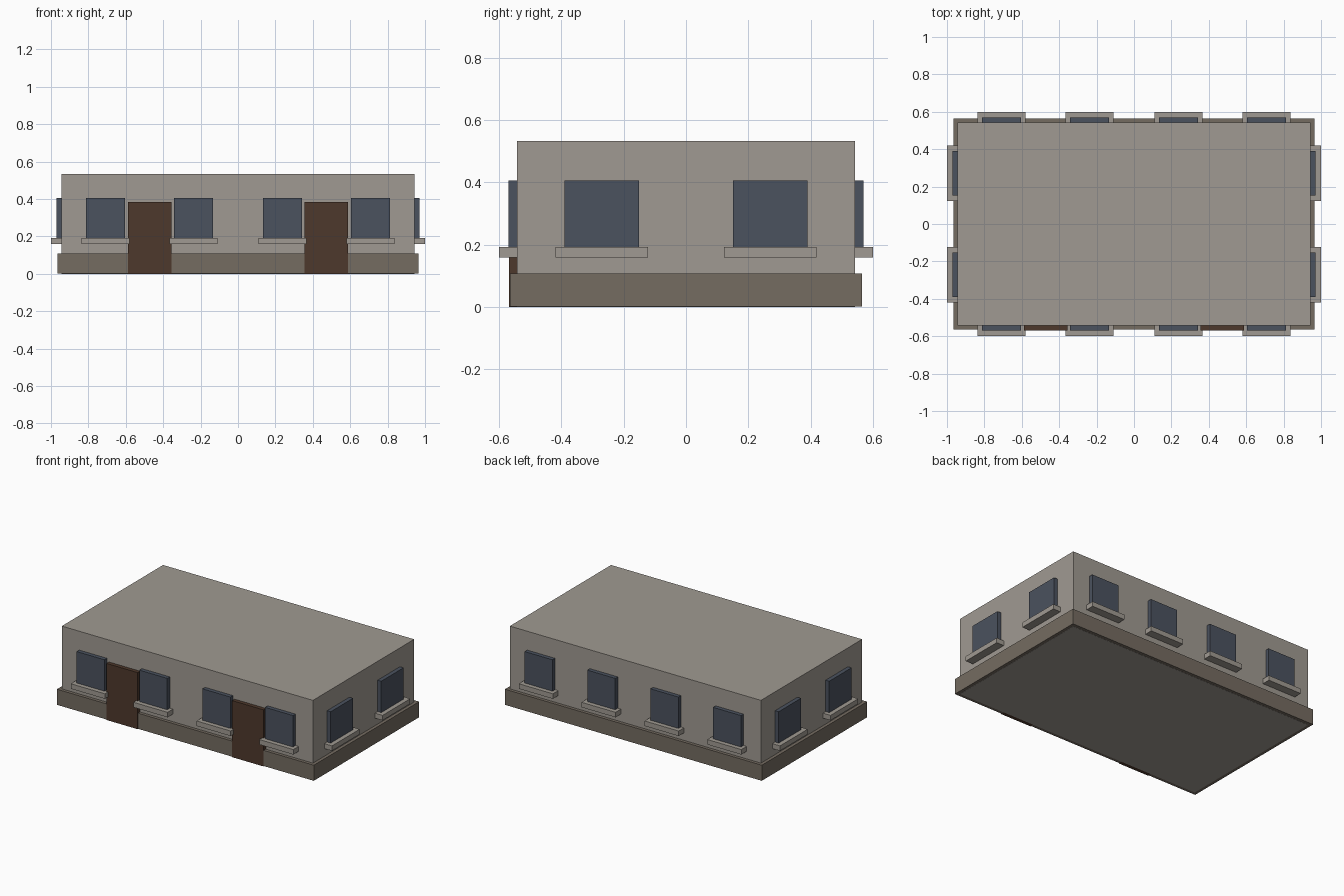
import bpy
import bmesh
from mathutils import Matrix, Vector

cube = bpy.data.objects.get("Cube")
if cube:
    bpy.data.objects.remove(cube, do_unlink=True)


def material(name, r, g, b):
    mat = bpy.data.materials.new(name)
    mat.use_nodes = True
    mat.diffuse_color = (r, g, b, 1)
    mat.node_tree.nodes["Principled BSDF"].inputs["Base Color"].default_value = (r, g, b, 1)
    return mat


plaster = material("warm grey plaster", 0.352, 0.323, 0.287)
stone = material("brown stone", 0.178, 0.150, 0.120)
glass = material("slate blue glass", 0.070, 0.084, 0.114)
wood = material("dark brown wood", 0.076, 0.040, 0.025)


def box(name, low, high, mat):
    """Box between two opposite corners."""
    low, high = Vector(low), Vector(high)
    bm = bmesh.new()
    bmesh.ops.create_cube(bm, size=1, matrix=Matrix.Translation((low + high) / 2)
                          @ Matrix.Diagonal((high - low).to_4d()))
    mesh = bpy.data.meshes.new(name)
    bm.to_mesh(mesh)
    bm.free()
    mesh.materials.append(mat)
    obj = bpy.data.objects.new(name, mesh)
    bpy.context.collection.objects.link(obj)
    return obj


def wall_box(name, axis, side, centre, width, inner, outer, bottom, top, mat):
    """Box projecting from the wall that faces side (+1 or -1) along axis (0 = x, 1 = y)."""
    low, high = [0, 0, bottom], [0, 0, top]
    low[axis], high[axis] = sorted((side * inner, side * outer))
    low[1 - axis], high[1 - axis] = centre - width / 2, centre + width / 2
    return box(name, low, high, mat)


# Walls with flat roof, and the wider plinth around their foot
HALF_X, HALF_Y = 0.943, 0.543
box("walls", (-HALF_X, -HALF_Y, 0), (HALF_X, HALF_Y, 0.533), plaster)
box("plinth", (-0.965, -0.565, 0.001), (0.965, 0.565, 0.107), stone)


def window(label, axis, side, centre, width, sill_width):
    face = (HALF_X, HALF_Y)[axis]
    wall_box(label + "_window", axis, side, centre, width,
             face - 0.02, face + 0.027, 0.19, 0.405, glass)
    wall_box(label + "_sill", axis, side, centre, sill_width,
             face - 0.02, face + 0.057, 0.158, 0.192, plaster)


# Four windows on each long wall, two on each short wall
for side, label in ((-1, "front"), (1, "back")):
    for x in (-0.708, -0.237, 0.237, 0.708):
        window(label, 1, side, x, 0.209, 0.256)
for side, label in ((-1, "right"), (1, "left")):
    for y in (-0.271, 0.271):
        window(label, 0, side, y, 0.239, 0.297)

# Two front doors
for x, label in ((-0.472, "right"), (0.472, "left")):
    wall_box(label + "_door", 1, -1, x, 0.234, HALF_Y - 0.02, 0.569, 0, 0.384, wood)
